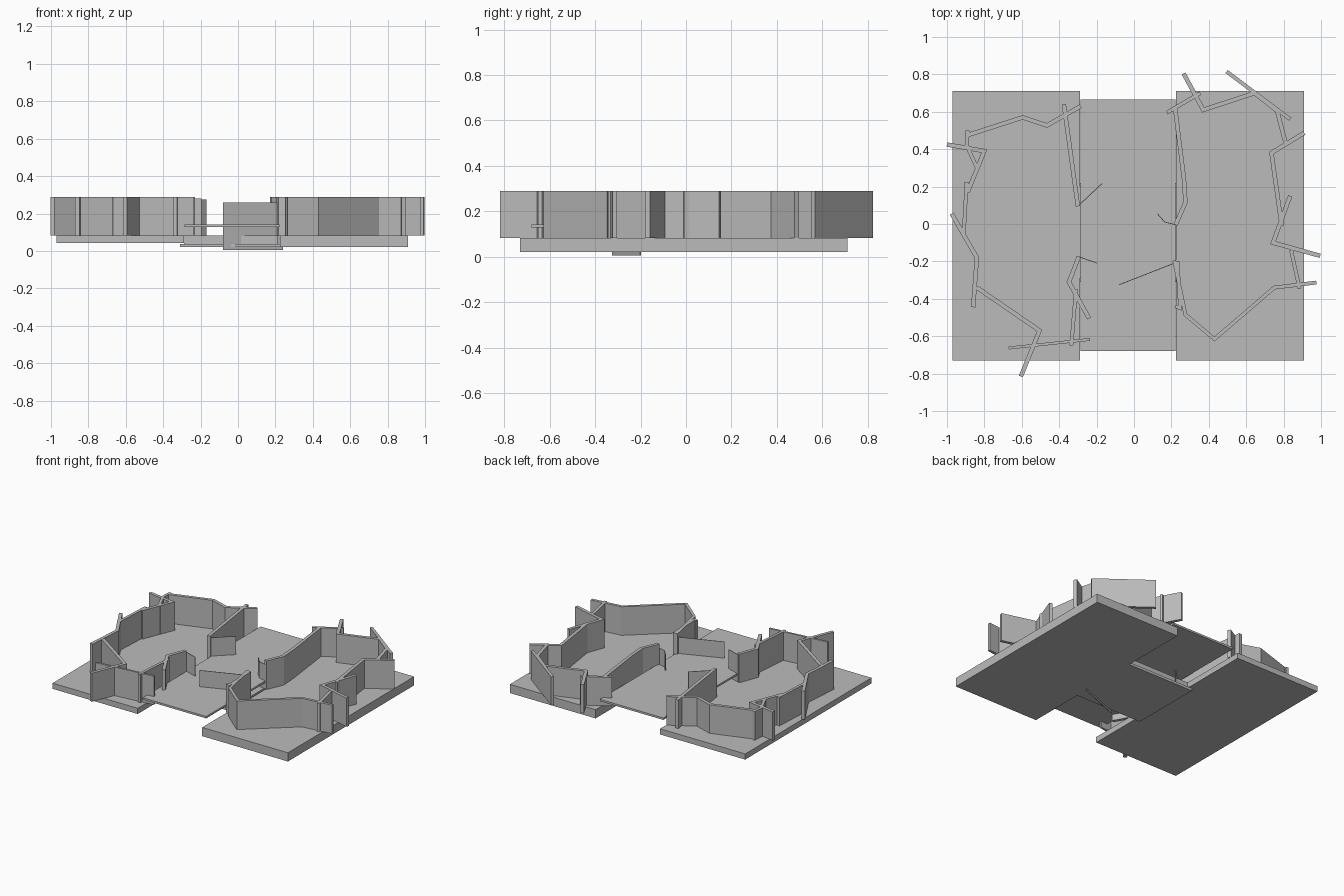
import bpy, bmesh
from mathutils import Vector

if "Cube" in bpy.data.objects:
    bpy.data.objects.remove(bpy.data.objects["Cube"])

grey = bpy.data.materials.new("light grey")
grey.diffuse_color = (0.5, 0.5, 0.5, 1)
grey.use_nodes = True
grey.node_tree.nodes["Principled BSDF"].inputs["Base Color"].default_value = grey.diffuse_color


def finish(bm, name):
    bmesh.ops.recalc_face_normals(bm, faces=bm.faces[:])
    me = bpy.data.meshes.new(name)
    bm.to_mesh(me)
    bm.free()
    me.materials.append(grey)
    ob = bpy.data.objects.new(name, me)
    bpy.context.collection.objects.link(ob)


def box(name, x0, x1, y0, y1, z0, z1):
    bm = bmesh.new()
    bmesh.ops.create_cube(bm, size=1)
    for v in bm.verts:
        v.co = ((x0, x1)[v.co.x > 0], (y0, y1)[v.co.y > 0], (z0, z1)[v.co.z > 0])
    finish(bm, name)


def wall(name, path, width=0.023, z0=0.083, z1=0.289):
    """Upright strip of constant thickness with mitred corners."""
    p = [Vector(q) for q in path]
    normals = []
    for a, b in zip(p, p[1:]):
        d = (b - a).normalized()
        normals.append(Vector((-d.y, d.x)))
    bm = bmesh.new()
    rings = []
    for i, q in enumerate(p):
        n0, n1 = normals[max(i - 1, 0)], normals[min(i, len(normals) - 1)]
        m = (n0 + n1).normalized()
        m *= width / 2 / max(m.dot(n0), 0.4)
        rings.append([bm.verts.new((*(q + s * m), z))
                      for s, z in ((1, z0), (-1, z0), (-1, z1), (1, z1))])
    for a, b in zip(rings, rings[1:]):
        for k in range(4):
            bm.faces.new((a[k], a[(k + 1) % 4], b[(k + 1) % 4], b[k]))
    bm.faces.new(rings[0])
    bm.faces.new(rings[-1])
    finish(bm, name)


# Floors
box("left_floor", -0.97, -0.29, -0.73, 0.71, 0.042, 0.083)
box("right_floor", 0.225, 0.91, -0.73, 0.71, 0.02, 0.083)
box("middle_floor", -0.285, 0.222, -0.68, 0.665, 0.128, 0.142)
box("lower_plate", -0.31, 0.24, -0.31, 0.22, 0.02, 0.038)
box("lower_block", -0.29, 0.21, -0.29, 0.20, 0.038, 0.083)

# Left room walls
wall("left_back_wall", [(-0.89, 0.475), (-0.595, 0.57), (-0.465, 0.527), (-0.285, 0.63)])
wall("left_corner_wall", [(-0.89, 0.50), (-0.895, 0.42), (-0.835, 0.29)], 0.02)
wall("left_outer_wall_back", [(-1.0, 0.425), (-0.80, 0.39), (-0.89, 0.17)])
wall("left_outer_wall_middle", [(-0.895, 0.225), (-0.91, -0.05)], 0.02)
wall("left_outer_wall_front", [(-0.975, 0.055), (-0.84, -0.18), (-0.86, -0.445)])
wall("left_front_wall", [(-0.84, -0.34), (-0.505, -0.57), (-0.605, -0.815)])
wall("left_front_cross_wall", [(-0.67, -0.663), (-0.235, -0.617)], 0.015)
wall("left_inner_wall_back", [(-0.375, 0.64), (-0.30, 0.095)])
wall("left_inner_wall_front", [(-0.295, -0.175), (-0.348, -0.31), (-0.24, -0.505)])
wall("left_inner_spur", [(-0.31, -0.35), (-0.335, -0.65)], 0.02)

# Right room walls
wall("right_back_wall", [(0.265, 0.805), (0.37, 0.61), (0.645, 0.70),
                         (0.765, 0.605), (0.81, 0.435)])
wall("right_back_cross_wall", [(0.495, 0.815), (0.835, 0.56)], 0.02)
wall("right_back_spur", [(0.175, 0.595), (0.355, 0.70)], 0.02)
wall("right_inner_wall_back", [(0.22, 0.62), (0.267, 0.24), (0.275, 0.115), (0.222, -0.005)])
wall("right_outer_wall_back", [(0.91, 0.487), (0.735, 0.38), (0.79, -0.01)])
wall("right_outer_wall_middle", [(0.835, 0.15), (0.743, -0.10), (0.995, -0.17)])
wall("right_outer_spur", [(0.84, -0.14), (0.885, -0.345)], 0.02)
wall("right_front_wall", [(0.975, -0.313), (0.75, -0.34), (0.43, -0.615),
                          (0.275, -0.485), (0.215, -0.195)], 0.02)
wall("right_inner_spur", [(0.235, -0.20), (0.245, -0.45), (0.22, -0.44)], 0.018)

# Thin doors opening into the middle
wall("left_door_back", [(-0.295, 0.10), (-0.17, 0.217)], 0.004, 0.042, 0.275)
wall("left_door_front", [(-0.295, -0.175), (-0.195, -0.21)], 0.004, 0.042, 0.28)
wall("right_door_back", [(0.125, 0.055), (0.165, 0.01), (0.225, -0.005)], 0.004, 0.083, 0.26)
wall("right_door_front", [(-0.08, -0.325), (0.24, -0.20)], 0.004, 0.005, 0.26)
